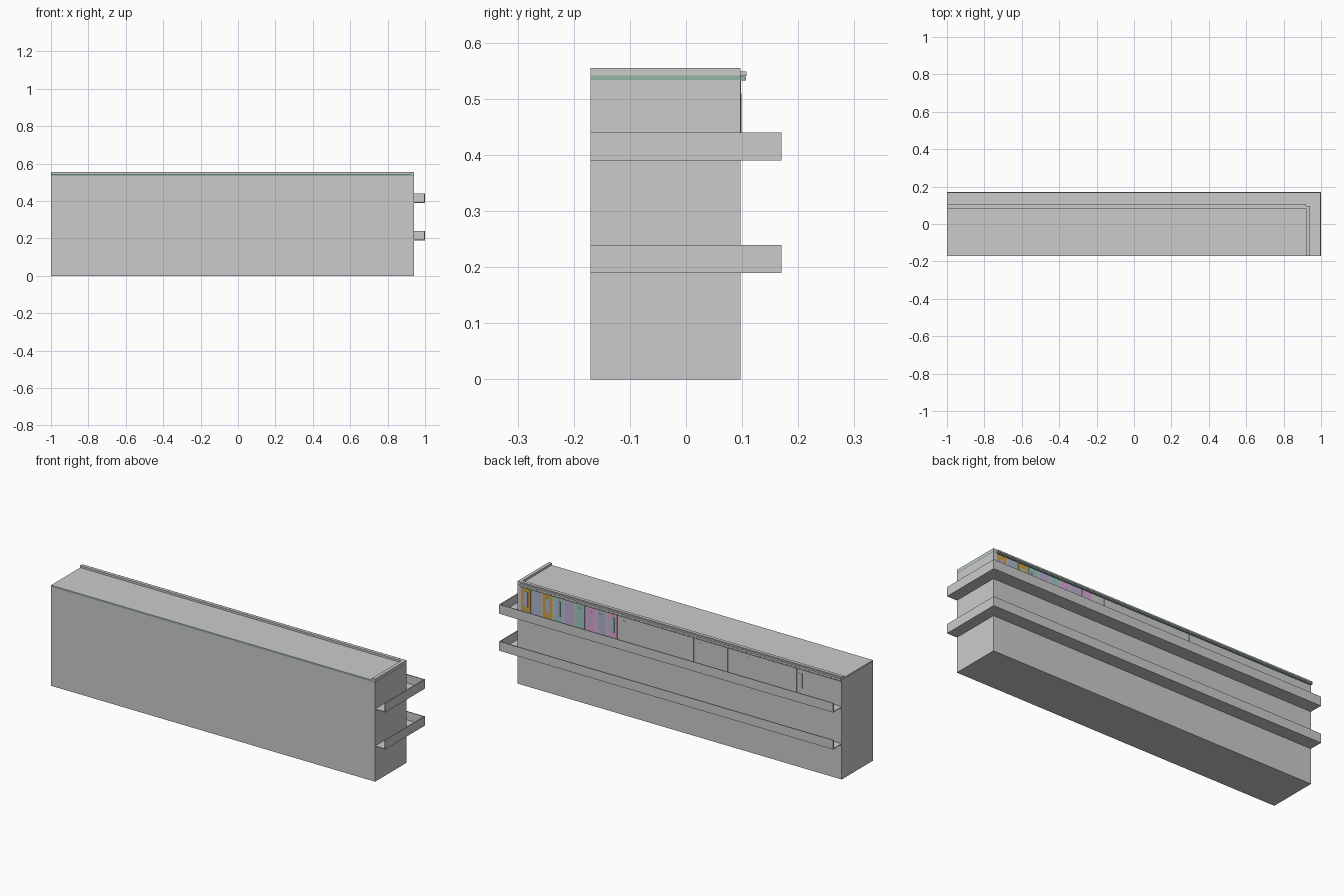
import bpy, bmesh

if "Cube" in bpy.data.objects:
    bpy.data.objects.remove(bpy.data.objects["Cube"])


def material(name, rgb):
    m = bpy.data.materials.new(name)
    m.diffuse_color = (*rgb, 1)
    m.use_nodes = True
    m.node_tree.nodes["Principled BSDF"].inputs["Base Color"].default_value = m.diffuse_color
    return m


def finish(name, bm, mat=None):
    bmesh.ops.recalc_face_normals(bm, faces=bm.faces)
    mesh = bpy.data.meshes.new(name)
    bm.to_mesh(mesh)
    bm.free()
    ob = bpy.data.objects.new(name, mesh)
    bpy.context.collection.objects.link(ob)
    if mat:
        mesh.materials.append(mat)
    return ob


def box(name, x, y, z, mat=None):
    bm = bmesh.new()
    bmesh.ops.create_cube(bm, size=1)
    for v in bm.verts:
        v.co = [(a + b) / 2 + c * (b - a) for c, (a, b) in zip(v.co, (x, y, z))]
    return finish(name, bm, mat)


def prism(name, outline, z0, z1, mat=None):
    bm = bmesh.new()
    face = bm.faces.new([bm.verts.new((x, y, z0)) for x, y in outline])
    ext = bmesh.ops.extrude_face_region(bm, geom=[face])
    top = [g for g in ext["geom"] if isinstance(g, bmesh.types.BMVert)]
    bmesh.ops.translate(bm, verts=top, vec=(0, 0, z1 - z0))
    return finish(name, bm, mat)


def corner_strip(name, x, y, width, z0, z1, mat=None):
    # L-shaped strip following the back and right sides, outer corner at (x, y)
    outline = [(-1, y), (x, y), (x, FRONT), (x - width, FRONT),
               (x - width, y - width), (-1, y - width)]
    return prism(name, outline, z0, z1, mat)


FRONT, BACK, RIGHT = -0.17, 0.097, 0.94
green = material("green_edge", (0.30, 0.46, 0.36))
orange = material("orange", (0.62, 0.36, 0.06))
blue = material("blue", (0.42, 0.46, 0.64))
teal = material("teal", (0.36, 0.58, 0.55))
violet = material("violet", (0.50, 0.44, 0.66))
pink = material("pink", (0.76, 0.38, 0.68))

# Counter body, green edge band and worktop skin
box("counter_body", (-1, RIGHT), (FRONT, BACK), (0, 0.534))
box("edge_band", (-1, RIGHT), (FRONT, BACK), (0.534, 0.542), green)
box("worktop", (-1, RIGHT), (FRONT, BACK), (0.542, 0.544))

# Raised lip along the back and right edges
corner_strip("worktop_lip", RIGHT, BACK, 0.018, 0.544, 0.555)

# Narrow double strip running along the back edge
box("lower_back_strip", (-1, 0.92), (BACK, 0.107), (0.533, 0.540), green)
box("upper_back_strip", (-1, 0.92), (BACK, 0.108), (0.541, 0.549))

# Two wraparound trough shelves: floor plate plus outer lip
for level, z in (("lower", 0.19), ("upper", 0.39)):
    corner_strip(level + "_shelf_floor", 1, 0.17, 0.073, z, z + 0.004)
    corner_strip(level + "_shelf_lip", 1, 0.17, 0.005, z, z + 0.05)

# Coloured panels under the back edge, some with a window
panels = [(orange, blue), (blue, None), (orange, blue), (teal, blue), (violet, None),
          (teal, teal), (pink, violet), (violet, blue), (pink, teal)]
for i, (colour, window) in enumerate(panels):
    x = 0.89 - i * 0.0647
    box(f"panel_{i}", (x - 0.029, x + 0.029), (BACK, BACK + 0.001), (0.40, 0.532), colour)
    if window:
        box(f"panel_window_{i}", (x - 0.012, x + 0.012), (BACK, BACK + 0.002),
            (0.43, 0.51), window)

# Plain panels and slim windows further along the back
for i, x in enumerate((0.233, -0.084, -0.287, -0.497, -0.70, -0.90)):
    box(f"plain_panel_{i}", (x - 0.031, x + 0.031), (BACK, BACK + 0.001), (0.40, 0.532))
for i, x in enumerate((0.30, -0.15, -0.437, -0.755)):
    box(f"slim_window_{i}", (x - 0.009, x + 0.009), (BACK, BACK + 0.001), (0.43, 0.51))
